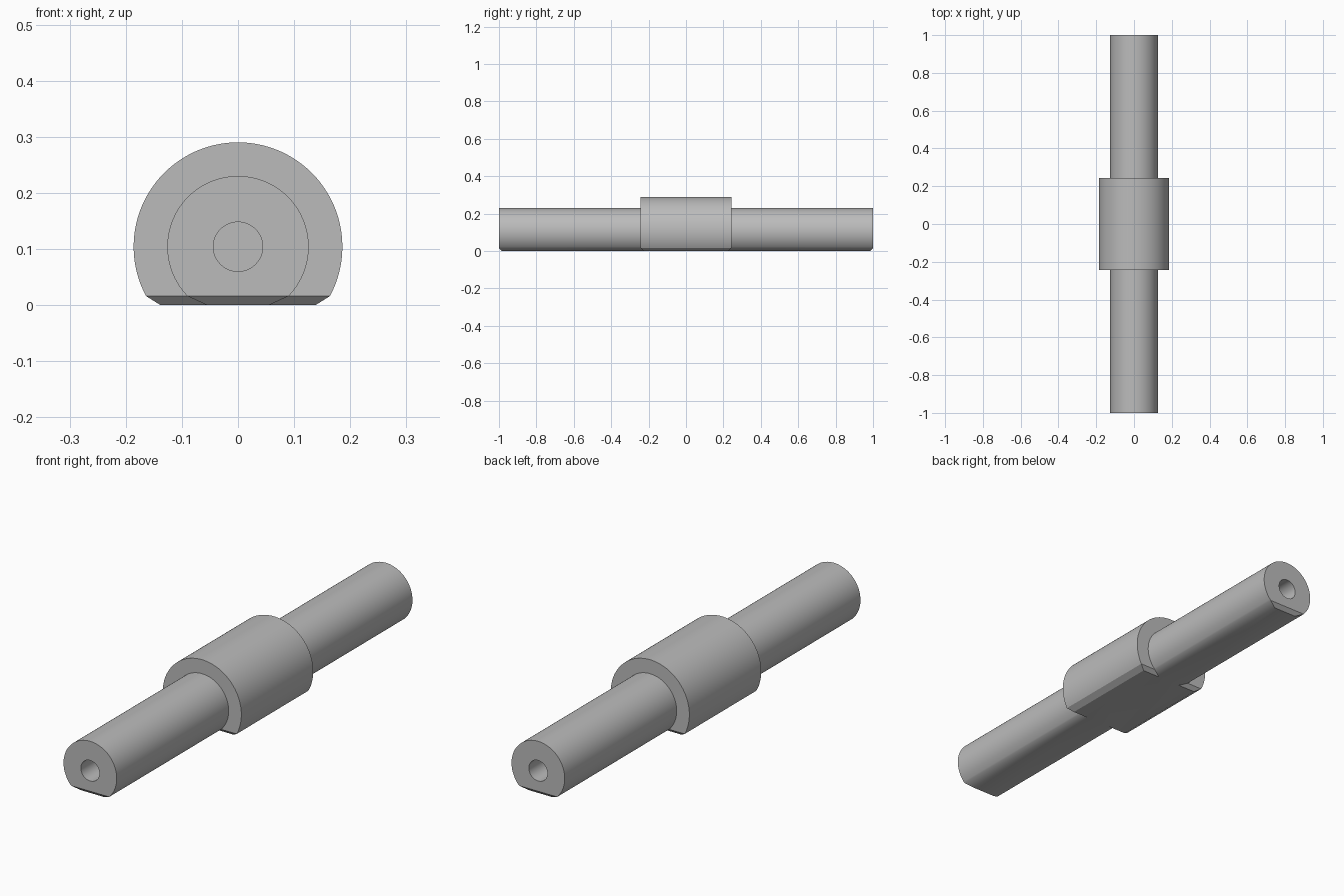
import bpy, bmesh, math

cube = bpy.data.objects.get("Cube")
if cube:
    bpy.data.objects.remove(cube)

AXIS_Z = 0.104     # height of the shaft axis
CHAMFER = 0.016    # bevel around the flat underside

steel = bpy.data.materials.new("steel grey")
steel.use_nodes = True
steel.diffuse_color = (0.5, 0.5, 0.5, 1)
steel.node_tree.nodes["Principled BSDF"].inputs["Base Color"].default_value = (0.5, 0.5, 0.5, 1)


def flat_bottom_cylinder(name, radius, half_length, segments=96):
    """Cylinder along y, cut flat at z = 0 with chamfered lower edges."""
    bm = bmesh.new()
    start = -math.asin((AXIS_Z - CHAMFER) / radius)
    sweep = math.pi - 2 * start
    rings = []
    for y in (-half_length, half_length):
        angles = [start + sweep * i / segments for i in range(segments + 1)]
        rings.append([bm.verts.new((radius * math.cos(a), y, AXIS_Z + radius * math.sin(a)))
                      for a in angles])
    front, back = rings
    for i in range(segments):
        bm.faces.new((front[i], front[i + 1], back[i + 1], back[i]))
    bm.faces.new(front)
    bm.faces.new(back)

    # Flat underside and its four sloping borders
    w = math.sqrt(radius ** 2 - AXIS_Z ** 2) - CHAMFER
    inner = half_length - CHAMFER
    flat = [bm.verts.new((x, y, 0)) for x, y in
            ((w, -inner), (-w, -inner), (-w, inner), (w, inner))]
    rim = [front[0], front[-1], back[-1], back[0]]
    bm.faces.new(flat)
    for i in range(4):
        j = (i + 1) % 4
        bm.faces.new((rim[i], rim[j], flat[j], flat[i]))
    bmesh.ops.recalc_face_normals(bm, faces=bm.faces)

    mesh = bpy.data.meshes.new(name)
    bm.to_mesh(mesh)
    bm.free()
    mesh.materials.append(steel)
    obj = bpy.data.objects.new(name, mesh)
    bpy.context.collection.objects.link(obj)
    return obj


def combine(target, tool, operation):
    mod = target.modifiers.new(operation.lower(), "BOOLEAN")
    mod.operation = operation
    mod.solver = "EXACT"
    mod.object = tool
    bpy.ops.object.select_all(action="DESELECT")
    bpy.context.view_layer.objects.active = target
    target.select_set(True)
    bpy.ops.object.modifier_apply(modifier=mod.name)
    bpy.data.objects.remove(tool)


# Long shaft joined with the wide central collar
shaft = flat_bottom_cylinder("shaft_with_collar", 0.126, 1.0)
collar = flat_bottom_cylinder("collar", 0.186, 0.243)
combine(shaft, collar, "UNION")

# Blind bore in each end
for side in (-1, 1):
    bpy.ops.mesh.primitive_cylinder_add(vertices=48, radius=0.044, depth=0.5,
                                        location=(0, side, AXIS_Z),
                                        rotation=(math.pi / 2, 0, 0))
    bore = bpy.context.object
    bore.name = "bore_cutter"
    bore.hide_render = True
    bore.data.materials.append(steel)
    combine(shaft, bore, "DIFFERENCE")

bpy.ops.object.shade_smooth_by_angle(angle=math.radians(25))
